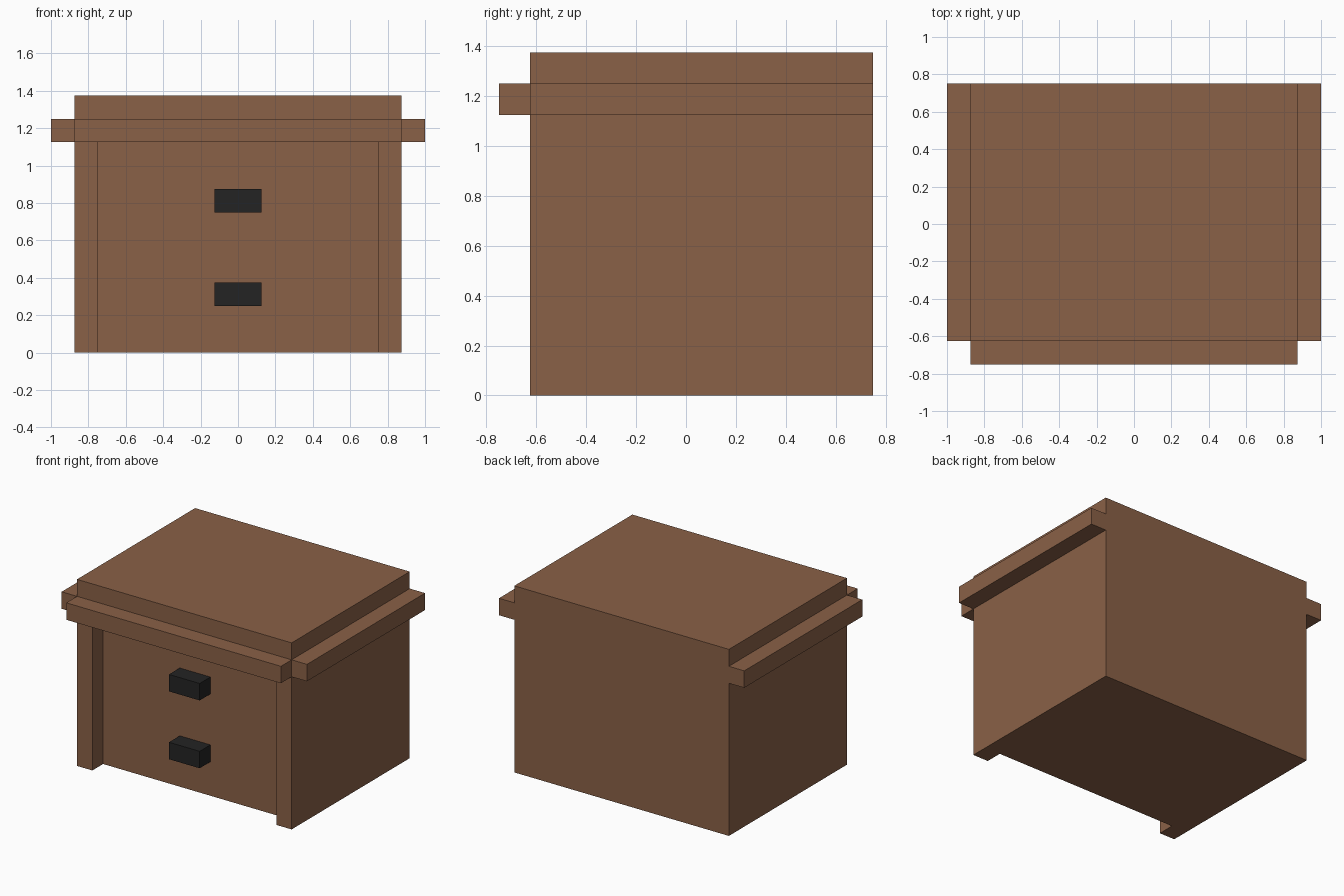
import bpy
import bmesh
from mathutils import Vector

if "Cube" in bpy.data.objects:
    bpy.data.objects.remove(bpy.data.objects["Cube"])


def material(name, color):
    m = bpy.data.materials.new(name)
    m.diffuse_color = (*color, 1)
    m.use_nodes = True
    m.node_tree.nodes["Principled BSDF"].inputs["Base Color"].default_value = m.diffuse_color
    return m


wood = material("brown_wood", (0.254, 0.119, 0.063))
black = material("black_metal", (0.017, 0.017, 0.017))


def box(name, lo, hi, mat):
    """Axis-aligned box between two corners."""
    lo, hi = Vector(lo), Vector(hi)
    bm = bmesh.new()
    bmesh.ops.create_cube(bm, size=1)
    for v in bm.verts:
        v.co = (lo + hi) / 2 + v.co * (hi - lo)
    mesh = bpy.data.meshes.new(name)
    bm.to_mesh(mesh)
    bm.free()
    mesh.materials.append(mat)
    ob = bpy.data.objects.new(name, mesh)
    bpy.context.collection.objects.link(ob)
    return ob


U = 0.125  # all sizes are multiples of this unit

# Cabinet body with the drawer front recessed between two legs
body = box("cabinet_body", (-7*U, -5*U, 0), (7*U, 6*U, 11*U), wood)
cutter = box("recess_cutter", (-6*U, -6*U, -U), (6*U, -4*U, 9*U), wood)
cutter.hide_render = True
cut = body.modifiers.new("recess", 'BOOLEAN')
cut.operation = 'DIFFERENCE'
cut.solver = 'EXACT'
cut.object = cutter
bpy.context.view_layer.objects.active = body
body.select_set(True)
bpy.ops.object.modifier_apply(modifier="recess")
bpy.data.objects.remove(cutter)

# Trim strips under the top
box("front_trim", (-7*U, -6*U, 9*U), (7*U, -5*U, 10*U), wood)
box("left_trim", (-8*U, -5*U, 9*U), (-7*U, 6*U, 10*U), wood)
box("right_trim", (7*U, -5*U, 9*U), (8*U, 6*U, 10*U), wood)

# Drawer handles
for name, z in (("lower_handle", 2*U), ("upper_handle", 6*U)):
    box(name, (-U, -5*U, z), (U, -4*U, z + U), black)
